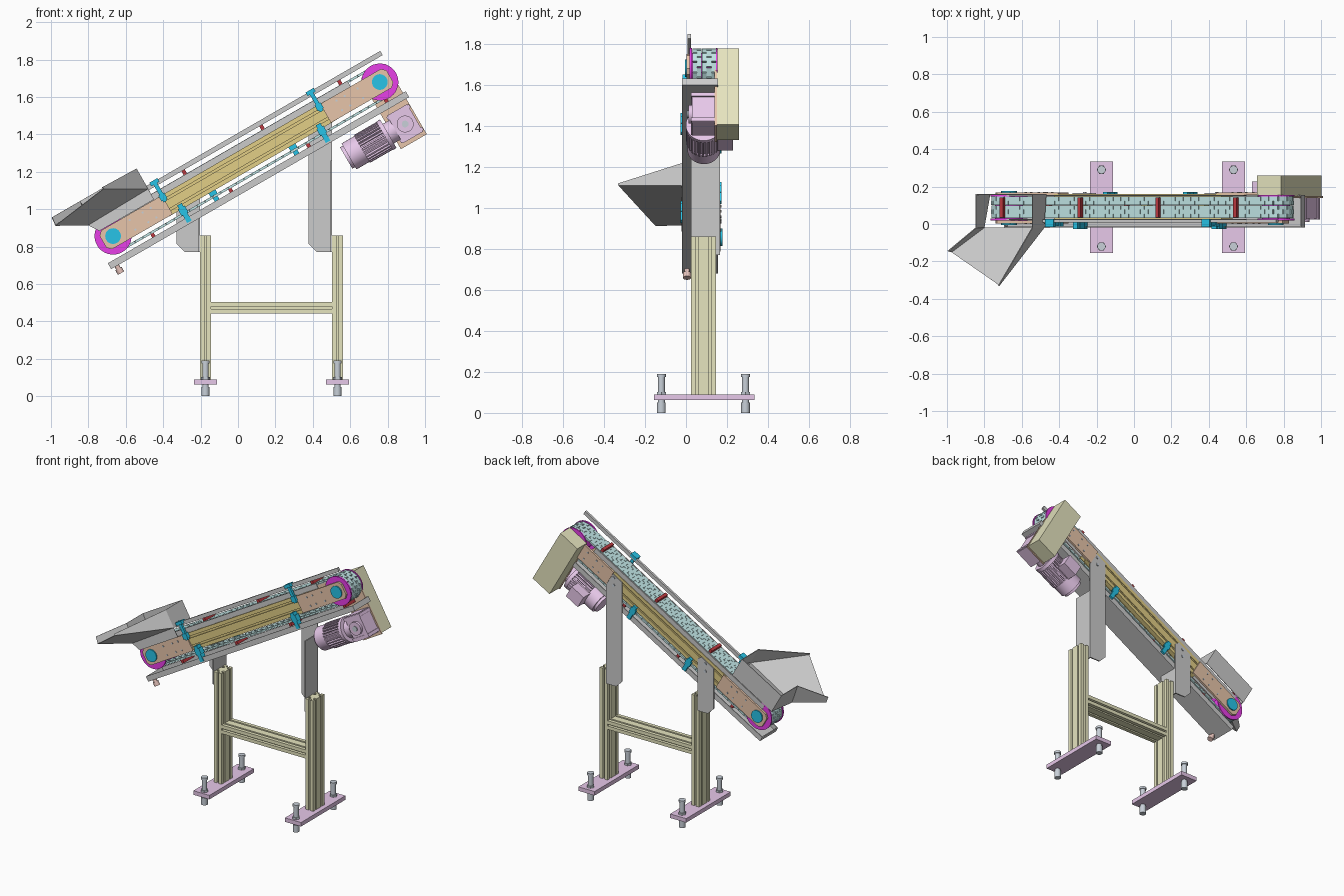
import bpy, bmesh
from math import pi, cos, sin, radians
from mathutils import Matrix, Vector

if "Cube" in bpy.data.objects:
    bpy.data.objects.remove(bpy.data.objects["Cube"])

COL = dict(cyan=(.53, .78, .78), orange=(.80, .56, .40), gold=(.76, .62, .24), yellow=(.79, .78, .52),
           blue=(.02, .55, .80), magenta=(.80, .05, .80), pink=(.80, .58, .82), red=(.50, .04, .05),
           steel=(.58, .63, .69), copper=(.80, .55, .50))
MATS = {}
for k, c in COL.items():
    MATS[k] = bpy.data.materials.new(k)
    MATS[k].diffuse_color = (*c, 1)

# inclined frame: local x along the belt, local z normal to it, origin at the tail shaft
TILT = Matrix.Translation((-.668, 0, .856)) @ Matrix.Rotation(radians(-30), 4, 'Y')
WORLD = Matrix.Identity(4)
LEN, R, MID = 1.647, .087, .087


def add_prism(bm, pts, axis, lo, hi, m=WORLD):
    """Extrude a 2D outline along an axis."""
    put = {'x': lambda p, h: (h, p[0], p[1]), 'y': lambda p, h: (p[0], h, p[1]),
           'z': lambda p, h: (p[0], p[1], h)}[axis]
    a = [bm.verts.new(m @ Vector(put(p, lo))) for p in pts]
    b = [bm.verts.new(m @ Vector(put(p, hi))) for p in pts]
    bm.faces.new(a)
    bm.faces.new(b[::-1])
    for i in range(len(pts)):
        j = (i + 1) % len(pts)
        bm.faces.new((a[j], a[i], b[i], b[j]))


def finish(name, bm, mat=None, m=WORLD, smooth=False):
    bmesh.ops.recalc_face_normals(bm, faces=bm.faces)
    me = bpy.data.meshes.new(name)
    bm.to_mesh(me)
    bm.free()
    ob = bpy.data.objects.new(name, me)
    bpy.context.collection.objects.link(ob)
    ob.matrix_world = m
    if mat:
        me.materials.append(MATS[mat])
    if smooth:
        bpy.context.view_layer.objects.active = ob
        ob.select_set(True)
        bpy.ops.object.shade_smooth_by_angle(angle=radians(35))
        ob.select_set(False)
    return ob


def prism(name, pts, axis, lo, hi, mat=None, m=WORLD, smooth=False):
    bm = bmesh.new()
    add_prism(bm, pts, axis, lo, hi)
    return finish(name, bm, mat, m, smooth)


def rect(x0, x1, z0, z1):
    return [(x0, z0), (x1, z0), (x1, z1), (x0, z1)]


def box(name, x0, x1, y0, y1, z0, z1, mat=None, m=WORLD):
    return prism(name, rect(x0, x1, z0, z1), 'y', y0, y1, mat, m)


def circle(cx, cy, r, n=32):
    return [(cx + r * cos(2 * pi * i / n), cy + r * sin(2 * pi * i / n)) for i in range(n)]


def cyl(name, axis, cx, cy, r, lo, hi, mat=None, m=WORLD, n=32):
    return prism(name, circle(cx, cy, r, n), axis, lo, hi, mat, m, True)


def slotted(cx, cy, w, h, nw, nh, d):
    """Aluminium-profile outline with T-slots along each side."""
    slot = [(-.006, 0), (-.006, .004), (-.012, .004), (-.006, d), (.006, d), (.012, .004), (.006, .004), (.006, 0)]
    out = []
    for k in range(4):
        L, D, n = (w, h, nw) if k % 2 == 0 else (h, w, nh)
        side = [(-L / 2, -D / 2)]
        for i in range(n):
            c = -L / 2 + L * (i + .5) / n
            side += [(c + a, -D / 2 + b) for a, b in slot]
        ca, sa = round(cos(k * pi / 2)), round(sin(k * pi / 2))
        out += [(cx + x * ca - y * sa, cy + x * sa + y * ca) for x, y in side]
    return out


# stand: posts, foot plates, levelling feet, brackets
for tag, px, top in (("left", -.174, 1.10), ("right", .532, 1.51)):
    prism(tag + "_post", slotted(px, .086, .06, .122, 1, 2, .018), 'z', .09, .86, "yellow")
    box(tag + "_foot_plate", px - .062, px + .062, -.155, .335, .062, .09, "pink")
    for side, fy in (("front", -.12), ("back", .29)):
        n = f"{tag}_{side}_foot"
        cyl(n + "_pad", 'z', px, fy, .021, 0, .05, "steel")
        cyl(n + "_stud", 'z', px, fy, .017, .05, .18, "steel")
        cyl(n + "_nut", 'z', px, fy, .025, .09, .103, "steel", n=6)
        cyl(n + "_cap", 'z', px, fy, .022, .175, .19, "steel")
    x1 = px - .03
    flange_top = top - .25 if tag == "right" else .96
    box(tag + "_bracket_flange", x1 - .008, x1, .024, .158, .77, flange_top)
    prism(tag + "_bracket_plate", [(x1 - .08, .77), (x1, .77), (x1, top + .03), (x1 - .03, top + .05),
          (x1 - .125, top - .005), (x1 - .125, .815)], 'y', .158, .166)
    for dz in (-.04, .01):
        cyl(tag + "_bracket_bolt", 'y', x1 - .06, top + dz, .01, .166, .171, "steel", n=12)
prism("crossbar", slotted(.086, .473, .122, .06, 2, 1, .018), 'x', -.144, .502, "yellow")

# conveyor side frames, end plates, sprocket discs, bearings
for tag, y0, y1, out in (("front", .012, .042, -1), ("back", .13, .16, 1)):
    prism(tag + "_side_rail", slotted((y0 + y1) / 2, 0, y1 - y0, .118, 0, 2, .011), 'x', .31, 1.345, "gold", TILT)
    pa = (.003, .018) if out < 0 else (.154, .169)
    face = pa[0] if out < 0 else pa[1]
    for end, c, s in (("tail", 0, 1), ("head", LEN, -1)):
        n = f"{tag}_{end}"
        pts = [(c + s * u, w) for u, w in ((-.04, -.058), (.335, -.058), (.335, .058), (-.04, .058),
                                           (-.062, .036), (-.062, -.036))]
        prism(n + "_end_plate", pts, 'y', *pa, "orange", TILT)
        ya = (.018, .03) if out < 0 else (.146, .154)
        cyl(n + "_disc", 'y', c, 0, .099, *ya, "magenta", TILT, 40)
        cyl(n + "_bearing", 'y', c, 0, .042, *sorted((face, face + out * .008)), "blue", TILT)
        bm = bmesh.new()
        for u in (.12, .2, .25):
            for w in (-.03, .03):
                add_prism(bm, circle(c + s * u, w, .006, 10), 'y', *sorted((face, face + out * .003)))
        finish(n + "_bolts", bm, "steel", TILT)
    ys = (.021, .028) if out < 0 else (.149, .156)
    box(tag + "_belt_guide", .0, 1.50, *ys, .058, .092, None, TILT)
for tag, c in (("tail", 0), ("head", LEN)):
    cyl(tag + "_pulley", 'y', c, 0, .075, .028, .148, "magenta", TILT)
for u in (.45, .85, 1.2):
    box("cross_member", u - .02, u + .02, .04, .132, -.025, .025, "gold", TILT)

# belt links and cleats placed around the loop
N = 80
TOTAL = 2 * LEN + 2 * pi * R
PITCH = TOTAL / N


def on_loop(s):
    s %= TOTAL
    arc = pi * R
    if s < LEN:
        u, a = s, 0
    elif s < LEN + arc:
        u, a = LEN, (s - LEN) / R
    elif s < 2 * LEN + arc:
        u, a = 2 * LEN + arc - s, pi
    else:
        u, a = 0, pi + (s - 2 * LEN - arc) / R
    return Matrix.Translation((u, 0, 0)) @ Matrix.Rotation(a, 4, 'Y') @ Matrix.Translation((0, 0, R))


links, cleats = bmesh.new(), bmesh.new()
for i in range(N):
    for j in range(5):
        m = on_loop((i + .5 * (j % 2)) * PITCH)
        y = .031 + j * .0232
        h = PITCH * .48
        add_prism(links, [(-h, -.004), (-h * .7, -.007), (h * .7, -.007), (h, -.004), (h, .006), (-h, .006)],
                  'y', y, y + .0225, m)
    if i % 10 == 0:
        add_prism(cleats, rect(-.01, .01, .004, .03), 'y', .035, .143, on_loop(i * PITCH + .02))
finish("belt_links", links, "cyan", TILT)
finish("belt_cleats", cleats, "red", TILT)

# drip trough, drain and top guide rail
trough = [(-.02, -.112), (-.02, -.148), (.155, -.148), (.155, -.112), (.149, -.112),
          (.149, -.142), (-.014, -.142), (-.014, -.112)]
prism("drip_trough", trough, 'x', -.097, 1.742, None, TILT)
for u in (-.097, 1.736):
    box("trough_end", u, u + .006, -.02, .155, -.148, -.112, None, TILT)
cyl("drain_pipe", 'z', -.062, .005, .013, -.19, -.145, "copper", TILT)
cyl("drain_collar", 'z', -.062, .005, .019, -.193, -.165, "copper", TILT)
box("top_guide_rail", .28, 1.732, .008, .024, .117, .143, None, TILT)

# blue clamps
for u in (.335, 1.30):
    box("rail_clamp_post", u - .011, u + .011, -.008, .008, .02, .145, "blue", TILT)
    box("rail_clamp_cap", u - .025, u + .025, -.016, .026, .128, .15, "blue", TILT)
    box("rail_clamp_foot", u - .018, u + .018, -.014, .014, .03, .065, "blue", TILT)
for tag, us, ya in (("front", (.392, 1.248), (-.026, .012)), ("back", (.577, 1.07), (.157, .172))):
    for u in us:
        box(tag + "_trough_clamp", u - .014, u + .014, *ya, -.138, -.03, "blue", TILT)
        box(tag + "_trough_clamp_block", u - .021, u + .021, *ya, -.09, -.05, "blue", TILT)

# infeed hopper from folded sheet
bm = bmesh.new()
P = {k: bm.verts.new(v) for k, v in dict(
    a=(-.06, .158, .25), b=(.287, .158, .25), c=(.287, -.02, .25), d=(.081, -.33, .255), e=(-.233, -.145, .25),
    f=(-.06, -.02, .25), a2=(-.06, .158, .10), b2=(.287, .158, .10), c2=(.287, -.02, .125), d2=(.081, -.328, .245),
    e2=(-.238, -.15, .203), f2=(-.085, -.02, .118), c3=(.287, -.02, .06), f3=(-.05, -.02, .06)).items()}
for q in ("f2 c2 d2 e2", "a b b2 a2", "b c c2 b2", "c d d2 c2", "f e e2 f2", "a f f2 a2", "f2 c2 c3 f3"):
    bm.faces.new([P[k] for k in q.split()])
hopper = finish("infeed_hopper", bm, None, TILT)
sol = hopper.modifiers.new("sheet", 'SOLIDIFY')
sol.thickness, sol.offset = .005, 0

# drive: mounting plate, gearbox, finned motor, guard
WC = -.262
box("drive_mount_plate", 1.565, 1.725, .14, .15, -.367, -.04, "orange", TILT)
box("drive_guard", 1.57, 1.72, .15, .258, -.36, .069, "yellow", TILT)
box("gearbox", 1.59, 1.715, .03, .14, -.345, -.175, "pink", TILT)
box("gearbox_rib_upper", 1.583, 1.722, .024, .14, -.20, -.18, "pink", TILT)
box("gearbox_rib_lower", 1.583, 1.722, .024, .14, -.34, -.32, "pink", TILT)
cyl("gearbox_hub", 'y', 1.652, WC, .045, .012, .03, "pink", TILT)
cyl("gearbox_shaft", 'y', 1.652, WC, .018, .006, .012, "steel", TILT)
cyl("motor_flange", 'x', MID, WC, .088, 1.525, 1.548, "pink", TILT)
cyl("motor_neck", 'x', MID, WC, .06, 1.548, 1.592, "pink", TILT)
fins = []
for i in range(28):
    for r, o in ((.07, 0), (.07, .45), (.086, .5), (.086, .95)):
        t = 2 * pi * (i + o) / 28
        fins.append((MID + r * cos(t), WC + r * sin(t)))
prism("motor_body", fins, 'x', 1.385, 1.525, "pink", TILT)
cyl("motor_fan_cover", 'x', MID, WC, .08, 1.305, 1.385, "pink", TILT)
cyl("motor_fan_cap", 'x', MID, WC, .066, 1.288, 1.305, "pink", TILT)
box("motor_terminal_box", 1.375, 1.48, .15, .228, -.305, -.215, "pink", TILT)

for m in bpy.data.materials:
    if m.users and not m.is_grease_pencil:
        m.use_nodes = True
        m.node_tree.nodes["Principled BSDF"].inputs["Base Color"].default_value = m.diffuse_color
